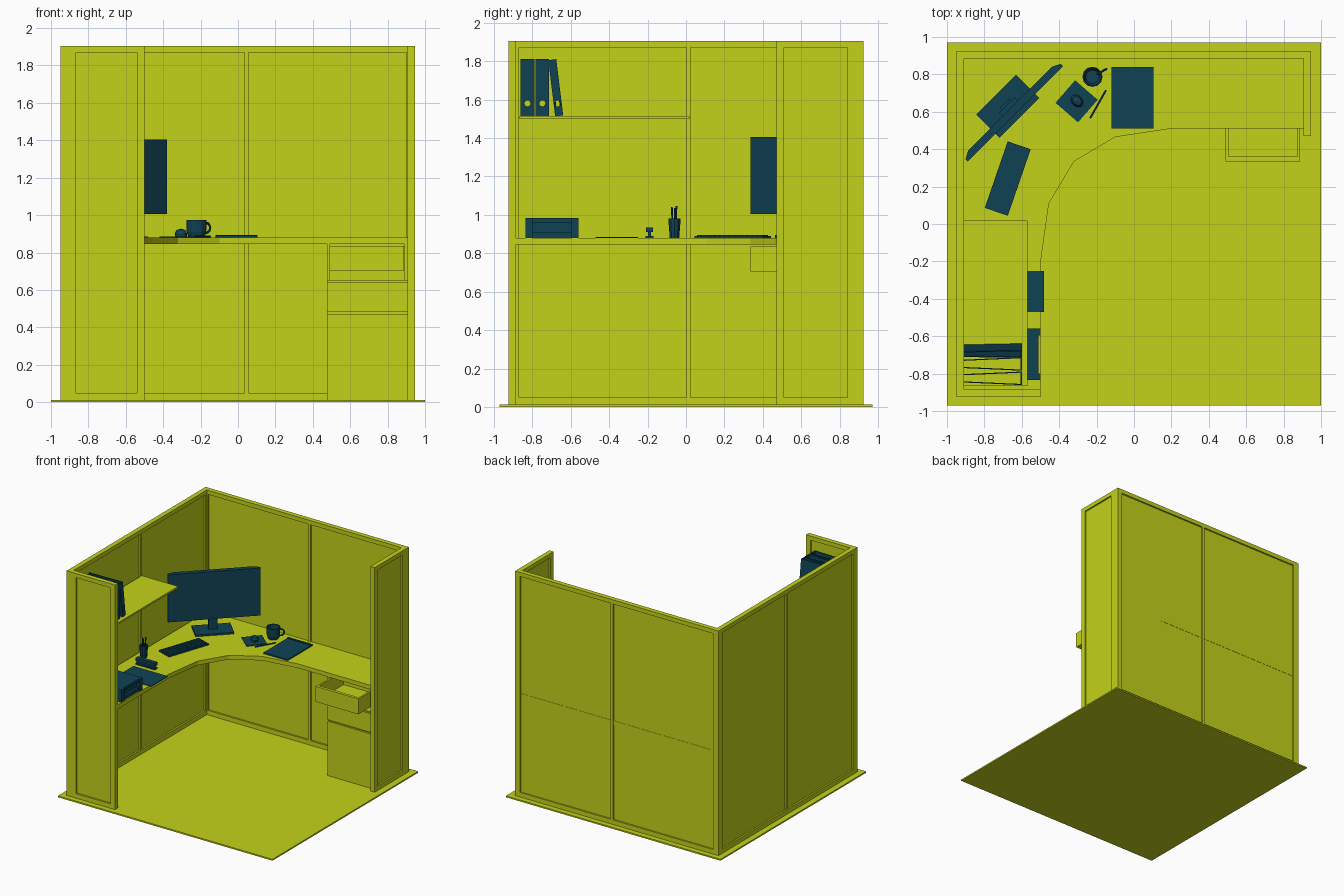
import bpy, bmesh, math
from mathutils import Matrix, Vector

if "Cube" in bpy.data.objects:
    bpy.data.objects.remove(bpy.data.objects["Cube"])


def material(name, rgb):
    m = bpy.data.materials.new(name)
    m.diffuse_color = (*rgb, 1)
    m.use_nodes = True
    m.node_tree.nodes["Principled BSDF"].inputs["Base Color"].default_value = m.diffuse_color
    return m


LIME = material("lime", (0.55, 0.65, 0.01))
NAVY = material("navy", (0.005, 0.055, 0.09))


def finish(name, bm, mat, loc=(0, 0, 0), rot=0):
    bmesh.ops.recalc_face_normals(bm, faces=bm.faces)
    me = bpy.data.meshes.new(name)
    bm.to_mesh(me)
    bm.free()
    me.materials.append(mat)
    ob = bpy.data.objects.new(name, me)
    ob.location = loc
    ob.rotation_euler.z = math.radians(rot)
    bpy.context.collection.objects.link(ob)
    return ob


def boxes(name, spans, mat, loc=(0, 0, 0), rot=0):
    """One object from several boxes given as (x0, x1, y0, y1, z0, z1)."""
    bm = bmesh.new()
    for x0, x1, y0, y1, z0, z1 in spans:
        mid = Matrix.Translation(((x0 + x1) / 2, (y0 + y1) / 2, (z0 + z1) / 2))
        size = Matrix.Diagonal((x1 - x0, y1 - y0, z1 - z0, 1))
        bmesh.ops.create_cube(bm, size=1, matrix=mid @ size)
    return finish(name, bm, mat, loc, rot)


def prism(name, pts, z0, z1, mat, loc=(0, 0, 0), rot=0):
    bm = bmesh.new()
    face = bm.faces.new([bm.verts.new((x, y, z0)) for x, y in pts])
    top = bmesh.ops.extrude_face_region(bm, geom=[face])["geom"]
    bmesh.ops.translate(bm, vec=(0, 0, z1 - z0),
                        verts=[v for v in top if isinstance(v, bmesh.types.BMVert)])
    return finish(name, bm, mat, loc, rot)


def lathe(name, profile, sides, mat, loc):
    bm = bmesh.new()
    vs = [bm.verts.new((r, 0, z)) for r, z in profile]
    es = [bm.edges.new(p) for p in zip(vs, vs[1:])]
    bmesh.ops.spin(bm, geom=vs + es, axis=(0, 0, 1), cent=(0, 0, 0),
                   angle=math.tau, steps=sides, use_duplicate=False)
    bmesh.ops.remove_doubles(bm, verts=bm.verts, dist=1e-4)
    return finish(name, bm, mat, loc)


def rod(name, a, b, r, mat, sides=6):
    a, b = Vector(a), Vector(b)
    bm = bmesh.new()
    turn = (b - a).to_track_quat('Z', 'Y').to_matrix().to_4x4()
    bmesh.ops.create_cone(bm, cap_ends=True, segments=sides, radius1=r, radius2=r,
                          depth=(b - a).length, matrix=Matrix.Translation((a + b) / 2) @ turn)
    return finish(name, bm, mat)


def wall(name, along_x, s0, s1, t0, t1, openings):
    """Framed partition: s runs along the wall, t through its thickness."""
    zb, zt, pb, pt = 0.01, 1.905, 0.05, 1.87
    parts = [(s0, s1, t0, t1, zb, pb), (s0, s1, t0, t1, pt, zt)]
    edges = [s0] + [e for o in openings for e in o] + [s1]
    parts += [(a, b, t0, t1, pb, pt) for a, b in zip(edges[::2], edges[1::2])]
    mid = (t0 + t1) / 2
    parts += [(a, b, mid - 0.006, mid + 0.006, pb, pt) for a, b in openings]
    if not along_x:
        parts = [(t0_, t1_, a, b, c, d) for a, b, t0_, t1_, c, d in parts]
    boxes(name, parts, LIME)


# Floor and partitions
boxes("floor", [(-1, 1, -0.97, 0.97, 0, 0.012)], LIME)
wall("back_wall", True, -0.95, 0.945, 0.885, 0.925, [(-0.9, 0.035), (0.055, 0.9)])
wall("left_wall", False, -0.885, 0.885, -0.95, -0.91, [(-0.87, 0.003), (0.023, 0.87)])
wall("front_return", True, -0.95, -0.5, -0.925, -0.885, [(-0.865, -0.54)])
wall("right_return", False, 0.47, 0.885, 0.905, 0.945, [(0.51, 0.84)])

# Corner desk and shelf
prism("desk_top", [(-0.91, -0.885), (-0.5, -0.885), (-0.5, -0.21), (-0.455, 0.11),
                   (-0.32, 0.335), (-0.1, 0.465), (0.2, 0.51), (0.905, 0.51),
                   (0.905, 0.913), (-0.91, 0.913)], 0.845, 0.88, LIME)
boxes("shelf", [(-0.91, -0.57, -0.867, 0.018, 1.5, 1.515)], LIME)

# Drawer pedestal with open top drawer
boxes("pedestal", [(0.475, 0.905, 0.525, 0.913, 0.012, 0.65),
                   (0.475, 0.49, 0.515, 0.913, 0.65, 0.845),
                   (0.89, 0.905, 0.515, 0.913, 0.65, 0.845),
                   (0.49, 0.89, 0.898, 0.913, 0.65, 0.845)], LIME)
boxes("drawer_fronts", [(0.475, 0.905, 0.512, 0.525, 0.012, 0.47),
                        (0.475, 0.905, 0.512, 0.525, 0.482, 0.64)], LIME)
boxes("open_drawer", [(0.49, 0.888, 0.335, 0.36, 0.705, 0.835),
                      (0.49, 0.888, 0.36, 0.7, 0.705, 0.72),
                      (0.49, 0.505, 0.36, 0.7, 0.72, 0.835),
                      (0.873, 0.888, 0.36, 0.7, 0.72, 0.835),
                      (0.505, 0.873, 0.685, 0.7, 0.72, 0.835)], LIME)

# Monitor in the corner, turned 45 degrees
spot = (-0.645, 0.6, 0)
prism("monitor_screen", [(-0.36, -0.015), (0.36, -0.015), (0.36, 0.002), (0.315, 0.025),
                         (-0.315, 0.025), (-0.36, 0.002)], 1.005, 1.405, NAVY, spot, 45)
boxes("monitor_stand", [(-0.15, 0.15, -0.045, 0.13, 0.88, 0.895),
                        (-0.035, 0.035, 0.035, 0.065, 0.895, 1.25),
                        (-0.06, 0.06, 0.02, 0.05, 1.14, 1.27)], NAVY, spot, 45)

# Keyboard
keys = [(-0.178 + i * 0.0255, -0.156 + i * 0.0255, -0.056 + j * 0.0228, -0.037 + j * 0.0228,
         0.01, 0.016) for i in range(14) for j in range(5)]
boxes("keyboard", [(-0.188, 0.188, -0.065, 0.065, 0, 0.011)] + keys, NAVY,
      (-0.675, 0.243, 0.88), 71)

# Mouse on its pad
boxes("mouse_pad", [(-0.08, 0.08, -0.08, 0.08, 0, 0.006)], NAVY, (-0.307, 0.656, 0.88), -41)
mouse = lathe("mouse", [(0, 0), (0.036, 0), (0.038, 0.015), (0.027, 0.034), (0, 0.042)],
              12, NAVY, (-0.305, 0.658, 0.886))
mouse.scale = (1, 0.75, 1)
mouse.rotation_euler.z = math.radians(-45)

# Mug, pen and clipboards
lathe("mug", [(0, 0), (0.042, 0), (0.052, 0.03), (0.054, 0.095), (0.047, 0.095),
              (0.044, 0.03), (0.036, 0.01), (0, 0.01)], 12, NAVY, (-0.222, 0.787, 0.88))
bpy.ops.mesh.primitive_torus_add(major_segments=12, minor_segments=6, major_radius=0.027,
                                 minor_radius=0.007, location=(-0.172, 0.815, 0.932),
                                 rotation=(math.pi / 2, 0, math.radians(30)))
handle = bpy.context.object
handle.name = "mug_handle"
handle.data.materials.append(NAVY)
rod("pen", (-0.15, 0.715, 0.886), (-0.235, 0.565, 0.886), 0.006, NAVY)
boxes("clipboard", [(-0.12, 0.105, 0.51, 0.84, 0.88, 0.89),
                    (-0.12, 0.105, 0.823, 0.84, 0.89, 0.895)], NAVY)
boxes("paper_folder", [(-0.8, -0.48, -0.47, -0.25, 0.88, 0.885)], NAVY)

# Desk tray with recessed front
boxes("document_tray", [(-0.85, -0.51, -0.835, -0.56, 0.88, 0.91),
                        (-0.85, -0.51, -0.835, -0.56, 0.96, 0.985),
                        (-0.85, -0.5, -0.835, -0.8, 0.88, 0.985),
                        (-0.85, -0.5, -0.595, -0.56, 0.88, 0.985),
                        (-0.85, -0.53, -0.8, -0.595, 0.91, 0.96)], NAVY)

# Stapler
boxes("stapler", [(-0.81, -0.63, -0.21, -0.17, 0.88, 0.89),
                  (-0.81, -0.64, -0.198, -0.182, 0.89, 0.912),
                  (-0.81, -0.63, -0.208, -0.172, 0.91, 0.935)], NAVY)

# Pencil cup
cup = Vector((-0.837, -0.06, 0.88))
lathe("pencil_cup", [(0, 0), (0.026, 0), (0.034, 0.1), (0.03, 0.1), (0.023, 0.008),
                     (0, 0.008)], 10, NAVY, cup)
for i, (dx, dy, h) in enumerate([(0.012, 0.01, 0.165), (-0.014, 0.002, 0.155),
                                 (0.004, -0.014, 0.16)]):
    rod(f"pencil_{i + 1}", cup + Vector((dx * 0.5, dy * 0.5, 0.01)),
        cup + Vector((dx, dy, h)), 0.005, NAVY)


# Ring binders: spine with finger hole and two covers closing toward the wall
def binder(name, y, width, tip, lean=0):
    zs, depth, t = 0.295, 0.31, 0.006
    spine = boxes(name + "_spine", [(-t, 0, -width / 2, width / 2, 0, zs)], NAVY)
    cutter = rod("hole_cutter", (-0.05, 0, 0.065), (0.05, 0, 0.065), 0.016, NAVY, 12)
    cutter.hide_render = True
    mod = spine.modifiers.new("hole", 'BOOLEAN')
    mod.operation, mod.object, mod.solver = 'DIFFERENCE', cutter, 'EXACT'
    bpy.context.view_layer.objects.active = spine
    bpy.ops.object.modifier_apply(modifier=mod.name)
    bpy.data.objects.remove(cutter)
    parts = [spine]
    for s, side in ((1, "right"), (-1, "left")):
        a, b = s * width / 2, s * tip / 2
        parts.append(prism(f"{name}_{side}_cover", [(-t, a), (-t, a - s * t),
                     (-depth, b - s * t), (-depth, b)], 0, zs, NAVY))
    for p in parts:
        p.location = (-0.6, y, 1.515)
        p.rotation_euler.x = math.radians(lean)


binder("binder_1", -0.825, 0.072, 0.045)
binder("binder_2", -0.748, 0.072, 0.045)
binder("binder_3", -0.66, 0.042, 0.03, 7)
